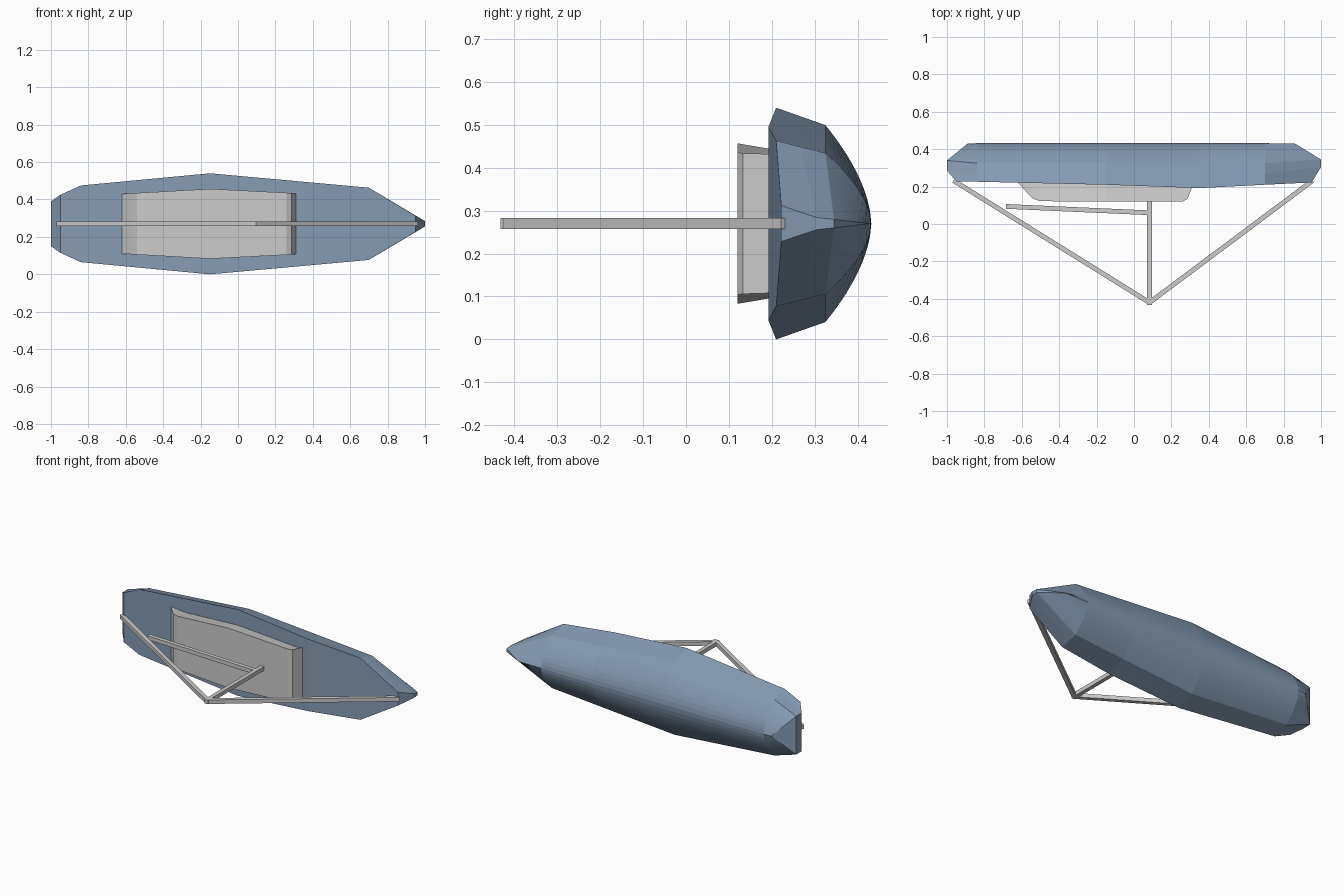
import bpy, bmesh, math
from mathutils import Vector

if "Cube" in bpy.data.objects:
    bpy.data.objects.remove(bpy.data.objects["Cube"])

ZC = 0.27   # centre plane of the boat, which lies on its side
ARC = 12    # strips in each half of the rounded bottom


def make_object(name, bm):
    bmesh.ops.remove_doubles(bm, verts=bm.verts, dist=1e-5)
    bmesh.ops.recalc_face_normals(bm, faces=bm.faces)
    me = bpy.data.meshes.new(name)
    bm.to_mesh(me)
    bm.free()
    ob = bpy.data.objects.new(name, me)
    bpy.context.collection.objects.link(ob)
    return ob


def loft(name, sections):
    """Skin half sections of (x, y, half width), mirrored about the centre plane."""
    bm = bmesh.new()
    rings = []
    for sec in sections:
        up = [bm.verts.new((x, y, ZC + h)) for x, y, h in sec]
        down = [bm.verts.new((x, y, ZC - h)) for x, y, h in sec]
        rings.append((up, down))
    n = len(sections[0])
    for (u0, d0), (u1, d1) in zip(rings, rings[1:]):
        for i in range(n - 1):
            bm.faces.new((u0[i], u0[i + 1], u1[i + 1], u1[i]))
            bm.faces.new((d0[i], d1[i], d1[i + 1], d0[i + 1]))
        for i in (0, n - 1):
            bm.faces.new((u0[i], u1[i], d1[i], d0[i]))
    for u, d in (rings[0], rings[-1]):
        for i in range(n - 1):
            bm.faces.new((u[i], u[i + 1], d[i + 1], d[i]))
    return make_object(name, bm)


# Hull: straight topsides and a rounded bottom, scaled per station
def station(x, deck, half):
    pts = [(x, deck, half), (x, (deck + 0.325) / 2, half * 0.925)]
    for i in range(ARC + 1):
        a = math.pi / 2 * i / ARC
        w = math.cos(a)
        pts.append((x, 0.325 + 0.107 * (1 - w ** 1.75), half * 0.85 * w))
    return pts


def end_section(deck, mid, low, keel):
    pts = [deck, mid]
    for i in range(ARC + 1):
        t = math.sin(math.pi / 2 * i / ARC)
        w = math.cos(math.pi / 2 * i / ARC)
        pts.append((low[0] + (keel[0] - low[0]) * (1 - w),
                    low[1] + (keel[1] - low[1]) * (1 - w),
                    low[2] * w))
    return pts


hull = loft("hull", [
    end_section((-0.95, 0.228, 0.155), (-1, 0.285, 0.12), (-1, 0.34, 0.12), (-0.89, 0.43, 0)),
    station(-0.84, 0.226, 0.205),
    station(-0.15, 0.21, 0.27),
    station(0.35, 0.192, 0.225),
    station(0.70, 0.21, 0.193),
    end_section((0.95, 0.222, 0.042), (1, 0.305, 0.014), (1, 0.345, 0.01), (0.86, 0.43, 0)),
])
blue = bpy.data.materials.new("hull_blue")
blue.diffuse_color = (0.24, 0.33, 0.45, 1)
blue.use_nodes = True
blue.node_tree.nodes["Principled BSDF"].inputs["Base Color"].default_value = blue.diffuse_color
hull.data.materials.append(blue)

# Cabin: flared sides, rounded aft end and raked front
cabin_profile = [(-0.62, 0.222, 0.160), (-0.57, 0.165, 0.163), (-0.54, 0.135, 0.165),
                 (-0.50, 0.122, 0.167), (-0.15, 0.12, 0.187), (0.26, 0.12, 0.166),
                 (0.285, 0.133, 0.164), (0.312, 0.20, 0.162)]
loft("cabin", [[(x, y, h), (x, 0.225, h - 0.17 * (0.225 - y))]
               for x, y, h in cabin_profile])


# Spars and stays: square bars between two points
def bar(name, a, b, size=0.025):
    a, b = Vector((*a, ZC)), Vector((*b, ZC))
    side = (b - a).normalized().cross(Vector((0, 0, 1))) * size / 2
    up = Vector((0, 0, size / 2))
    bm = bmesh.new()
    ends = [[bm.verts.new(p + s) for s in (side + up, up - side, -side - up, side - up)]
            for p in (a, b)]
    for i in range(4):
        j = (i + 1) % 4
        bm.faces.new((ends[0][i], ends[0][j], ends[1][j], ends[1][i]))
    bm.faces.new(ends[0])
    bm.faces.new(ends[1])
    return make_object(name, bm)


bar("mast", (0.083, -0.432), (0.083, 0.14))
bar("boom", (-0.685, 0.094), (0.083, 0.06))
bar("aft_stay", (-0.965, 0.232), (0.083, -0.42))
bar("fore_stay", (0.955, 0.232), (0.083, -0.42))
